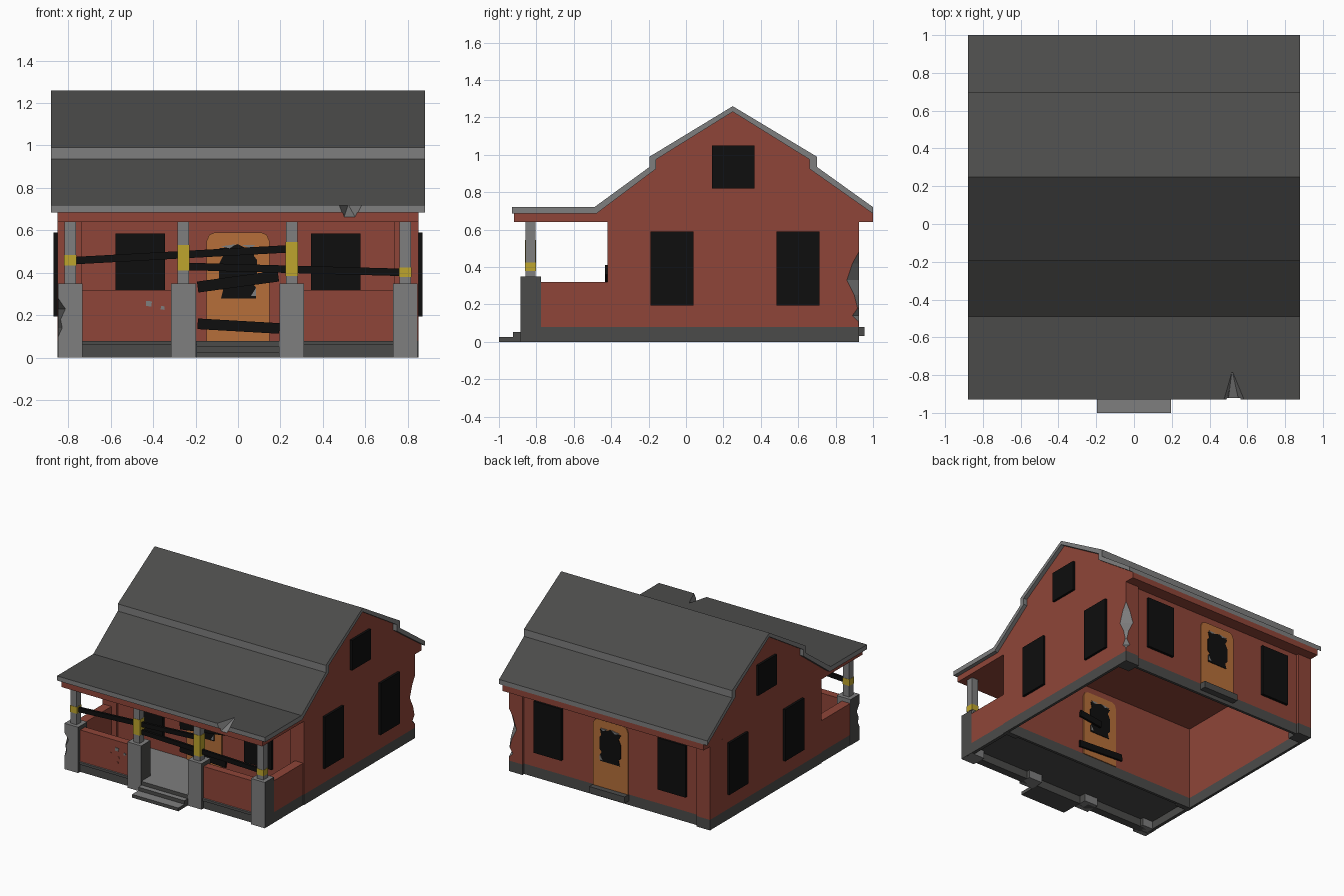
import bpy, bmesh, math
from mathutils import Vector

if "Cube" in bpy.data.objects:
    bpy.data.objects.remove(bpy.data.objects["Cube"])

def mat(name, r, g, b):
    m = bpy.data.materials.new(name)
    lin = [(c / 255 / 12.92) if c < 10 else ((c / 255 + 0.055) / 1.055) ** 2.4 for c in (r, g, b)]
    m.diffuse_color = (*lin, 1)
    m.use_nodes = True
    m.node_tree.nodes["Principled BSDF"].inputs["Base Color"].default_value = m.diffuse_color
    return m

BRICK = mat("brick red", 143, 69, 56)
LIGHT = mat("light grey", 126, 126, 126)
DARK = mat("dark grey", 75, 75, 74)
BLACK = mat("black", 14, 14, 14)
DOOR = mat("door orange", 182, 111, 58)
YELLOW = mat("tape yellow", 190, 165, 45)

def finish(name, bm, mats, rule=None):
    bmesh.ops.recalc_face_normals(bm, faces=bm.faces)
    bm.normal_update()
    if rule:
        for f in bm.faces:
            f.material_index = rule(f.normal)
    me = bpy.data.meshes.new(name)
    bm.to_mesh(me)
    bm.free()
    for m in mats:
        me.materials.append(m)
    ob = bpy.data.objects.new(name, me)
    bpy.context.collection.objects.link(ob)
    return ob

def loft(name, rings, mats, rule=None):
    """Closed solid through rings of equal length."""
    bm = bmesh.new()
    vs = [[bm.verts.new(p) for p in r] for r in rings]
    n = len(vs[0])
    for a, b in zip(vs, vs[1:]):
        for i in range(n):
            j = (i + 1) % n
            bm.faces.new((a[i], a[j], b[j], b[i]))
    bm.faces.new(vs[0])
    bm.faces.new(vs[-1])
    return finish(name, bm, mats, rule)

def prism(name, pts, a, b, axis, mats, rule=None):
    put = (lambda t, p: (t, p[0], p[1])) if axis == 'x' else (lambda t, p: (p[0], t, p[1]))
    return loft(name, [[put(t, p) for p in pts] for t in (a, b)], mats, rule)

def box(name, x0, x1, y0, y1, z0, z1, mats, rule=None):
    return prism(name, [(x0, z0), (x1, z0), (x1, z1), (x0, z1)], y0, y1, 'y', mats, rule)

def plank(name, x0, z0, x1, z1, w, y0, y1):
    d = Vector((x1 - x0, z1 - z0)).normalized() * w / 2
    n = (-d.y, d.x)
    pts = [(x0 - n[0], z0 - n[1]), (x1 - n[0], z1 - n[1]), (x1 + n[0], z1 + n[1]), (x0 + n[0], z0 + n[1])]
    return prism(name, pts, y0, y1, 'y', [BLACK])

def chipped_post(name, xo, xi, yo, yi, levels, mats, rule=None):
    """Post whose outer corner (xo, yo) is broken away by d at each height."""
    sx, sy = math.copysign(1, xo - xi), math.copysign(1, yo - yi)
    rings = [[(xi, yi, z), (xo, yi, z), (xo, yo - sy * d, z), (xo - sx * d, yo, z), (xi, yo, z)]
             for z, d in levels]
    return loft(name, rings, mats, rule)

top_light = lambda n: 1 if n.z > 0.5 else 0

# roof slab and the brick gable block beneath it
under = [(1.0, .685), (.66, .925), (.66, .975), (.25, 1.23), (-.16, .975), (-.16, .925), (-.48, .685)]
over = [(-.93, .685), (-.93, .72), (-.49, .72), (-.195, .935), (-.195, .99), (.25, 1.26),
        (.70, .99), (.70, .935), (1.0, .72)]
roof = prism("roof", over + under, -.88, .88, 'x', [LIGHT, DARK], lambda n: 1 if n.z > 0.3 else 0)
gable = prism("gable_block", [(-.92, .64)] + [(1.0, .64)] + under + [(-.92, .685)], -.85, .85, 'x', [BRICK])

# broken notch in the porch roof edge
notch = loft("roof_notch_cutter", [
    [(.46, -.96, .74), (.605, -.96, .74), (.56, -.96, .648), (.495, -.96, .648)],
    [(.515, -.77, .74), (.525, -.77, .74), (.523, -.79, .715), (.517, -.79, .715)]], [LIGHT])
notch.hide_render = True
notch.display_type = 'WIRE'
for ob in (roof, gable):
    m = ob.modifiers.new("notch", 'BOOLEAN')
    m.operation, m.solver, m.object = 'DIFFERENCE', 'EXACT', notch
    m.material_mode = 'TRANSFER'
dg = bpy.context.evaluated_depsgraph_get()
for ob in (roof, gable):
    ob.data = bpy.data.meshes.new_from_object(ob.evaluated_get(dg))
    ob.modifiers.clear()
bpy.data.objects.remove(notch)

# house walls with their dark base, open underneath
for z0, z1, m, part in ((0, .08, DARK, "base"), (.08, .64, BRICK, "wall")):
    for s, side in ((-1, "left"), (1, "right")):
        box(f"{side}_{part}", *sorted((s * .85, s * .83)), -.42, .82, z0, z1, [m])
    box("front_" + part, -.74, .74, -.40, -.38, z0, z1, [m])
    box("back_" + part, -.74, .74, .885, .905, z0, z1, [m])

# corner piers, the back right one broken
break_levels = [(.08, .001), (.11, .004), (.14, .035), (.18, .008), (.25, .025), (.33, .065),
                (.42, .035), (.48, .001), (.64, .001)]
for sx in (-1, 1):
    for yo, yi in ((-.42, -.38), (.925, .82)):
        box("pier_base", *sorted((sx * .85, sx * .735)), *sorted((yo, yi)), 0, .08, [DARK])
        if sx > 0 and yo > 0:
            chipped_post("broken_pier", .85, .735, yo, yi, break_levels, [BRICK, LIGHT],
                         lambda n: 1 if n.x > .2 and n.y > .2 else 0)
        else:
            box("pier", *sorted((sx * .85, sx * .735)), *sorted((yo, yi)), .08, .64, [BRICK])

# windows
for s in (-1, 1):
    for i, (y0, y1, z0, z1) in enumerate(((-.19, .04, .195, .59), (.485, .715, .195, .59), (.14, .365, .82, 1.05))):
        box("side_window", *sorted((s * .845, s * .868)), y0, y1, z0, z1, [BLACK])
    box("front_window", s * .46 - .117, s * .46 + .117, -.42, -.395, .195, .585, [BLACK])
    box("back_window", s * .525 - .117, s * .525 + .117, .90, .925, .195, .59, [BLACK])

# doors with broken panes
door = [(-.148, .08), (.148, .08), (.148, .55), (.135, .58), (.11, .59), (-.11, .59), (-.135, .58), (-.148, .55)]
pane = [(-.08, .28), (.085, .28), (.085, .33), (.07, .35), (.09, .37), (.09, .46), (.075, .48), (.085, .52),
        (.03, .52), (0, .535), (-.05, .52), (-.09, .515), (-.07, .48), (-.09, .44), (-.09, .34), (-.07, .32)]
shards = [[(-.08, .525), (-.01, .535), (-.04, .515)], [(.02, .53), (.08, .53), (.06, .515)],
          [(.06, .29), (.085, .29), (.085, .33)]]
for name, y0, y1 in (("front_door", -.408, -.374), ("back_door", .879, .913)):
    prism(name, door, y0, y1, 'y', [DOOR])
    prism(name + "_pane", pane, y0 - .004, y1 + .004, 'y', [BLACK])
    for p in shards:
        prism(name + "_glass_shard", p, y0 - .007, y1 + .007, 'y', [LIGHT])
box("back_step", -.15, .15, .90, .955, .03, .08, [DARK])

# porch floor, skirts and steps
box("porch_floor", -.84, .84, -.87, -.40, .06, .08, [DARK, LIGHT], top_light)
box("porch_skirt", -.84, .84, -.85, -.83, 0, .06, [DARK])
for s in (-1, 1):
    box("porch_side_skirt", *sorted((s * .82, s * .845)), -.83, -.42, 0, .08, [DARK])
box("lower_step", -.195, .195, -1.0, -.85, 0, .025, [DARK, LIGHT], top_light)
box("upper_step", -.195, .195, -.925, -.85, .025, .052, [DARK, LIGHT], top_light)
box("porch_sill", -.195, .195, -.885, -.86, .052, .08, [DARK, LIGHT], top_light)

# porch parapets
for s in (-1, 1):
    box("front_parapet", *sorted((s * .25, s * .79)), -.86, -.80, .08, .32, [BRICK])
    box("side_parapet", *sorted((s * .775, s * .845)), -.80, -.42, .08, .32, [BRICK])
    box("parapet_base", *sorted((s * .25, s * .79)), -.86, -.80, 0, .08, [DARK])

# pillars, columns and tape bands
side_dark = lambda n: 1 if abs(n.x) > 0.5 else 0
tape = ((.435, .485), (.41, .53), (.385, .545), (.38, .425))
chips = [(0, .001), (.10, .001), (.14, .02), (.18, .012), (.23, .035), (.28, .001), (.35, .001)]
for i, x in enumerate((-.79, -.257, .253, .788)):
    if i == 0:
        chipped_post("chipped_pillar", x - .058, x + .058, -.885, -.775, chips, [LIGHT, DARK], side_dark)
    else:
        box("pillar", x - .058, x + .058, -.885, -.775, 0, .35, [LIGHT, DARK], side_dark)
    box("column", x - .027, x + .027, -.858, -.804, .35, .64, [LIGHT])
    box("tape_band", x - .029, x + .029, -.86, -.802, *tape[i], [YELLOW])

# boards across the porch and the door
plank("upper_porch_board", -.78, .457, .24, .513, .035, -.84, -.822)
plank("lower_porch_board", -.24, .43, .78, .402, .035, -.84, -.822)
plank("upper_door_board", -.19, .333, .19, .385, .052, -.432, -.414)
plank("lower_door_board", -.19, .16, .195, .138, .05, -.432, -.414)
plank("upper_inner_board", .0, .36, .19, .385, .05, -.37, -.355)
plank("lower_inner_board", -.19, .16, .195, .138, .05, -.37, -.355)

# chips in the front parapet
for x, z, r in ((-.42, .255, .018), (-.355, .235, .012), (-.405, .195, .009), (-.475, .215, .008), (-.415, .155, .008)):
    pts = [(x + r * math.cos(a), z + r * math.sin(a)) for a in (.6, 2.3, 3.8, 5.4)]
    prism("wall_chip", pts, -.864, -.859, 'y', [LIGHT if r > .01 else BRICK])
